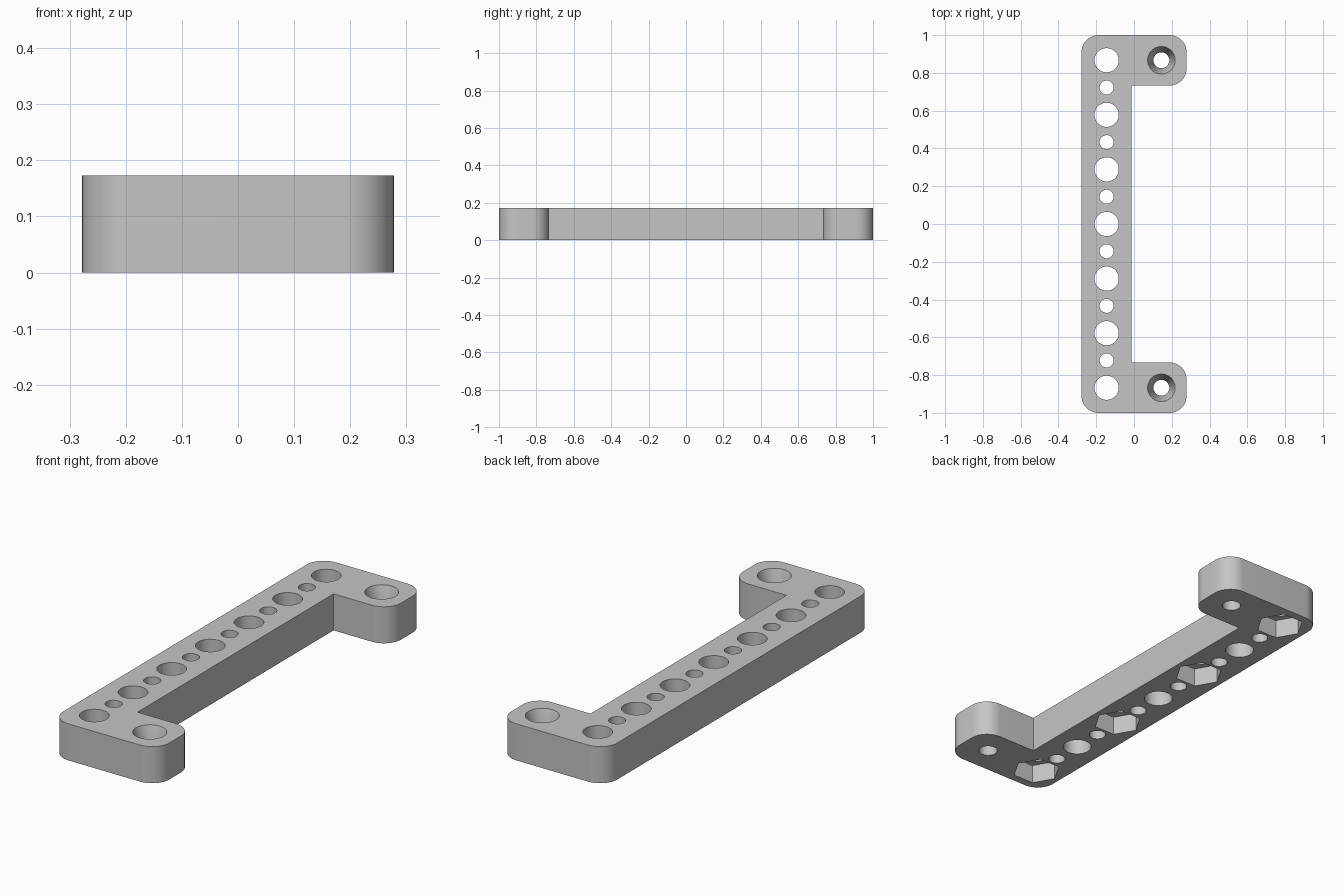
import bpy
import bmesh
from math import sin, cos, pi, radians

cube = bpy.data.objects.get("Cube")
if cube:
    bpy.data.objects.remove(cube, do_unlink=True)

HEIGHT = 0.173
HALF_X, HALF_Y = 0.278, 1.0
BAR_X, ARM_Y = -0.013, 0.733    # inner edges of the bar and the arms
CORNER = 0.09
HOLE_X = 0.145
PITCH = 0.289

grey = bpy.data.materials.new("plain_grey")
grey.use_nodes = True
grey.diffuse_color = (0.56, 0.56, 0.56, 1)
grey.node_tree.nodes["Principled BSDF"].inputs["Base Color"].default_value = grey.diffuse_color


def arc(x, y, r, start, sweep, steps):
    return [(x + r * cos(start + sweep * i / steps),
             y + r * sin(start + sweep * i / steps)) for i in range(steps + 1)]


def circle(x, y, r, sides=48):
    return arc(x, y, r, 0, 2 * pi, sides)[:-1]


def stack(bm, layers):
    """Closed solid through layers of (outline, z), all with equal counts."""
    rings = [[bm.verts.new((x, y, z)) for x, y in pts] for pts, z in layers]
    n = len(rings[0])
    for low, high in zip(rings, rings[1:]):
        for i in range(n):
            j = (i + 1) % n
            bm.faces.new((low[i], low[j], high[j], high[i]))
    bm.faces.new(rings[0][::-1])
    bm.faces.new(rings[-1])


def make_object(name, bm):
    mesh = bpy.data.meshes.new(name)
    bm.to_mesh(mesh)
    bm.free()
    mesh.materials.append(grey)
    obj = bpy.data.objects.new(name, mesh)
    bpy.context.collection.objects.link(obj)
    return obj


# C-shaped plate: trace the rounded outline anticlockwise
cx, cy = HALF_X - CORNER, HALF_Y - CORNER
outline = []
for x, y, quarter in ((cx, ARM_Y + CORNER, 3), (cx, cy, 0), (-cx, cy, 1),
                      (-cx, -cy, 2), (cx, -cy, 3), (cx, -ARM_Y - CORNER, 0)):
    outline += arc(x, y, CORNER, quarter * pi / 2, pi / 2, 12)
outline += [(BAR_X, -ARM_Y), (BAR_X, ARM_Y)]
bm = bmesh.new()
stack(bm, [(outline, 0), (outline, HEIGHT)])
bracket = make_object("bracket", bm)

# Row of alternating large and small through holes
bm = bmesh.new()
for i in range(-6, 7):
    ring = circle(-HOLE_X, i * PITCH / 2, 0.037 if i % 2 else 0.064)
    stack(bm, [(ring, -0.1), (ring, HEIGHT + 0.1)])

# Countersunk screw holes in the arms
for side in (-1, 1):
    narrow = circle(HOLE_X, side * 3 * PITCH, 0.042)
    wide = circle(HOLE_X, side * 3 * PITCH, 0.073)
    stack(bm, [(narrow, -0.1), (narrow, HEIGHT - 0.1),
               (wide, HEIGHT), (wide, HEIGHT + 0.1)])
hole_cutter = make_object("hole_cutter", bm)

# Hexagonal nut pockets underneath every second large hole
bm = bmesh.new()
for i in (-3, -1, 1, 3):
    hexagon = circle(-HOLE_X, i * PITCH, 0.108, 6)
    stack(bm, [(hexagon, -0.1), (hexagon, 0.09)])
pocket_cutter = make_object("pocket_cutter", bm)

# Cut, apply and remove the cutters
for cutter in (pocket_cutter, hole_cutter):
    cutter.hide_render = True
    mod = bracket.modifiers.new(cutter.name, 'BOOLEAN')
    mod.operation = 'DIFFERENCE'
    mod.solver = 'EXACT'
    mod.object = cutter
bpy.context.view_layer.update()
cut_mesh = bpy.data.meshes.new_from_object(
    bracket.evaluated_get(bpy.context.evaluated_depsgraph_get()))
bracket.modifiers.clear()
bracket.data = cut_mesh
for cutter in (pocket_cutter, hole_cutter):
    bpy.data.objects.remove(cutter, do_unlink=True)

bpy.ops.object.select_all(action='DESELECT')
bracket.select_set(True)
bpy.context.view_layer.objects.active = bracket
bpy.ops.object.shade_smooth_by_angle(angle=radians(30))
